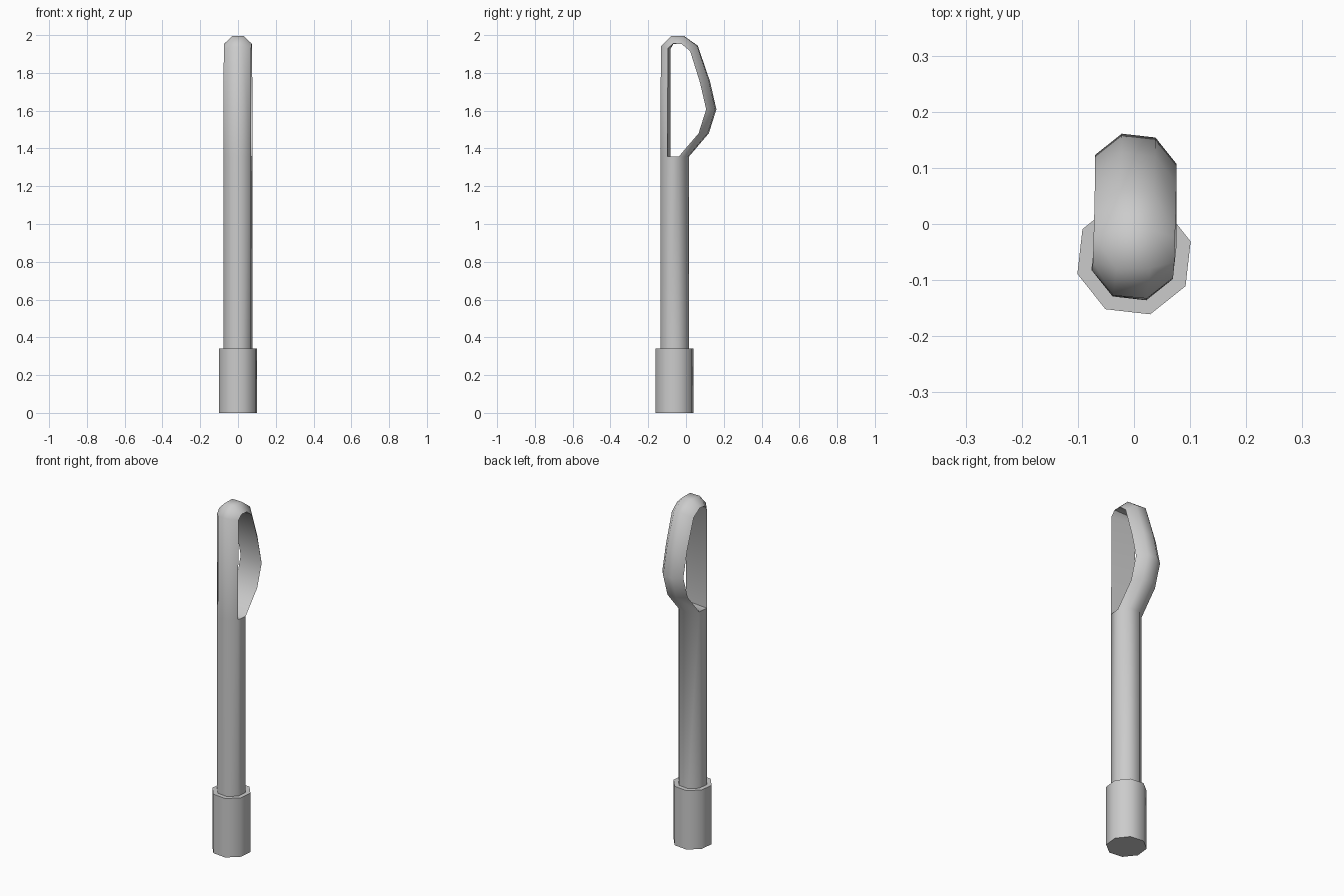
import bpy, bmesh, math

if "Cube" in bpy.data.objects:
    bpy.data.objects.remove(bpy.data.objects["Cube"])

CY = -0.06                                        # y of the shaft axis
ANGLES = [math.radians(16 + 45 * k) for k in range(8)]
R_SHAFT, R_COLLAR = 0.079, 0.105
SLOT_Z = 1.357


def octagon(bm, r, z):
    return [bm.verts.new((r * math.cos(a), CY + r * math.sin(a), z)) for a in ANGLES]


def bridge(bm, a, b):
    n = len(a)
    for i in range(n):
        j = (i + 1) % n
        bm.faces.new((a[i], a[j], b[j], b[i]))


def finish(bm, name):
    bmesh.ops.recalc_face_normals(bm, faces=bm.faces[:])
    mesh = bpy.data.meshes.new(name)
    bm.to_mesh(mesh)
    bm.free()
    ob = bpy.data.objects.new(name, mesh)
    bpy.context.collection.objects.link(ob)
    bpy.ops.object.select_all(action='DESELECT')
    ob.select_set(True)
    bpy.context.view_layer.objects.active = ob
    bpy.ops.object.shade_smooth_by_angle(angle=math.radians(50))
    return ob


# Collar at the foot
bm = bmesh.new()
low, high = octagon(bm, R_COLLAR, 0), octagon(bm, R_COLLAR, 0.34)
bridge(bm, low, high)
bm.faces.new(low)
bm.faces.new(high)
finish(bm, "base_collar")

# Shaft whose top splits into two half-octagon strips
bm = bmesh.new()
low, top = octagon(bm, R_SHAFT, 0.3), octagon(bm, R_SHAFT, SLOT_Z)
bridge(bm, low, top)
bm.faces.new(low)
back = [top[k] for k in (3, 2, 1, 0)]             # left to right
front = [top[k] for k in (4, 5, 6, 7)]
bm.faces.new((back[0], back[3], front[3], front[0]))

# Eye loop: centre y, centre z, tilt of the section from back (0) to front (180)
stations = [(0.045, 1.48, 0), (0.085, 1.607, 0), (0.052, 1.745, 8),
            (0.002, 1.90, 36), (-0.03, 1.925, 75), (-0.06, 1.925, 105),
            (-0.06, 1.92, 165)]


def half_section(y, z, tilt):
    f, t = tilt / 180, math.radians(tilt)
    verts = []
    for kb, kf in zip((3, 2, 1, 0), (4, 5, 6, 7)):
        x = (1 - f) * math.cos(ANGLES[kb]) + f * math.cos(ANGLES[kf])
        d = (1 - f) * math.sin(ANGLES[kb]) - f * math.sin(ANGLES[kf])
        x, d = x * R_SHAFT, d * R_SHAFT
        verts.append(bm.verts.new((x, y + d * math.cos(t), z + d * math.sin(t))))
    return verts


rings = [back] + [half_section(*s) for s in stations] + [front]
for a, b in zip(rings, rings[1:]):
    bridge(bm, a, b)
finish(bm, "shaft_with_eye")
